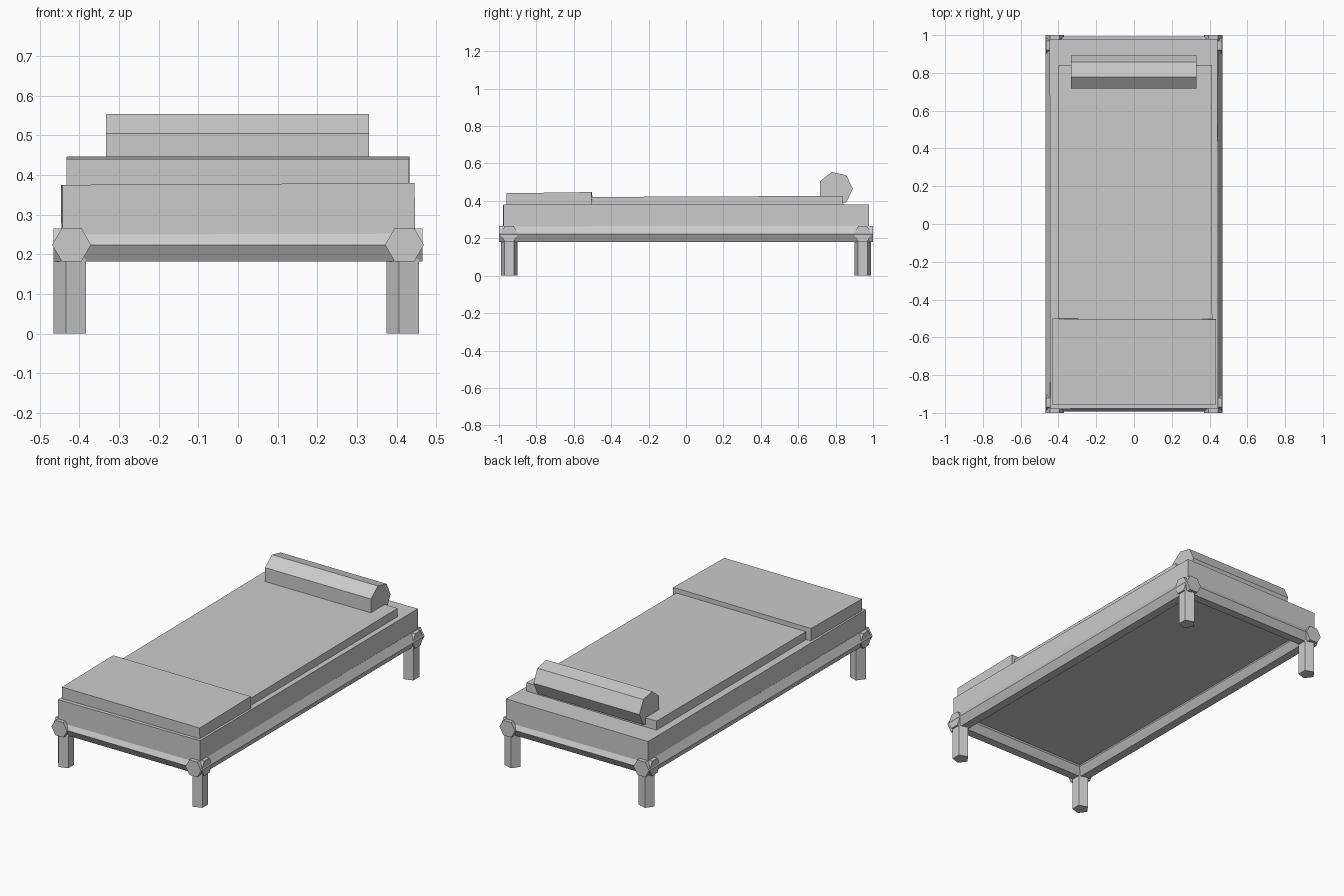
import bpy, bmesh
from math import cos, sin, tau, radians
from mathutils import Vector

if "Cube" in bpy.data.objects:
    bpy.data.objects.remove(bpy.data.objects["Cube"])


def prism(name, sides, radius, center, axis, half):
    """Regular prism along an axis; phase puts one corner on the ring's first axis."""
    phase = tau / 2 if axis == 'Z' else 0
    frames = {'X': ((0, 1, 0), (0, 0, 1), (1, 0, 0)),
              'Y': ((1, 0, 0), (0, 0, 1), (0, 1, 0)),
              'Z': ((1, 0, 0), (0, 1, 0), (0, 0, 1))}
    u, v, w = (Vector(a) for a in frames[axis])
    bm = bmesh.new()
    rings = []
    for s in (-half, half):
        rings.append([bm.verts.new(u * radius * cos(phase + tau * i / sides)
                                   + v * radius * sin(phase + tau * i / sides) + w * s)
                      for i in range(sides)])
    a, b = rings
    bm.faces.new(a)
    bm.faces.new(b)
    for i in range(sides):
        j = (i + 1) % sides
        bm.faces.new((a[i], a[j], b[j], b[i]))
    return finish(name, bm, center)


def box(name, size, center, rot=(0, 0, 0)):
    bm = bmesh.new()
    bmesh.ops.create_cube(bm, size=1)
    bmesh.ops.scale(bm, vec=size, verts=bm.verts)
    ob = finish(name, bm, center)
    ob.rotation_euler = [radians(r) for r in rot]
    return ob


def finish(name, bm, center):
    bmesh.ops.recalc_face_normals(bm, faces=bm.faces)
    me = bpy.data.meshes.new(name)
    bm.to_mesh(me)
    bm.free()
    ob = bpy.data.objects.new(name, me)
    ob.location = center
    bpy.context.collection.objects.link(ob)
    return ob


RX, RY, RZ = 0.42, 0.945, 0.224

# Hexagonal log frame: long side rails crossing shorter end rails
for sx, side in ((-1, "left"), (1, "right")):
    prism(side + "_side_rail", 6, 0.049, (sx * RX, 0, RZ), 'Y', 1.0)
for sy, end in ((-1, "front"), (1, "back")):
    prism(end + "_end_rail", 6, 0.048, (0, sy * RY, RZ), 'X', 0.466)
    # Five-sided legs under each rail crossing
    for sx, side in ((-1, "left"), (1, "right")):
        prism(f"{end}_{side}_leg", 5, 0.045, (sx * RX, sy * RY, 0.11), 'Z', 0.11)

# Bedding, each layer laid slightly askew
box("mattress", (0.889, 1.955, 0.133), (0, 0, 0.311), (0, -0.3, 0.1))
box("blanket", (0.815, 1.76, 0.06), (0.006, -0.04, 0.393), (0.25, 0, 0.1))
box("folded_blanket", (0.865, 0.455, 0.07), (0, -0.73, 0.409), (0.8, 0, -0.2))

# Seven-sided bolster pillow
prism("pillow", 7, 0.092, (-0.001, 0.8, 0.465), 'X', 0.332)
